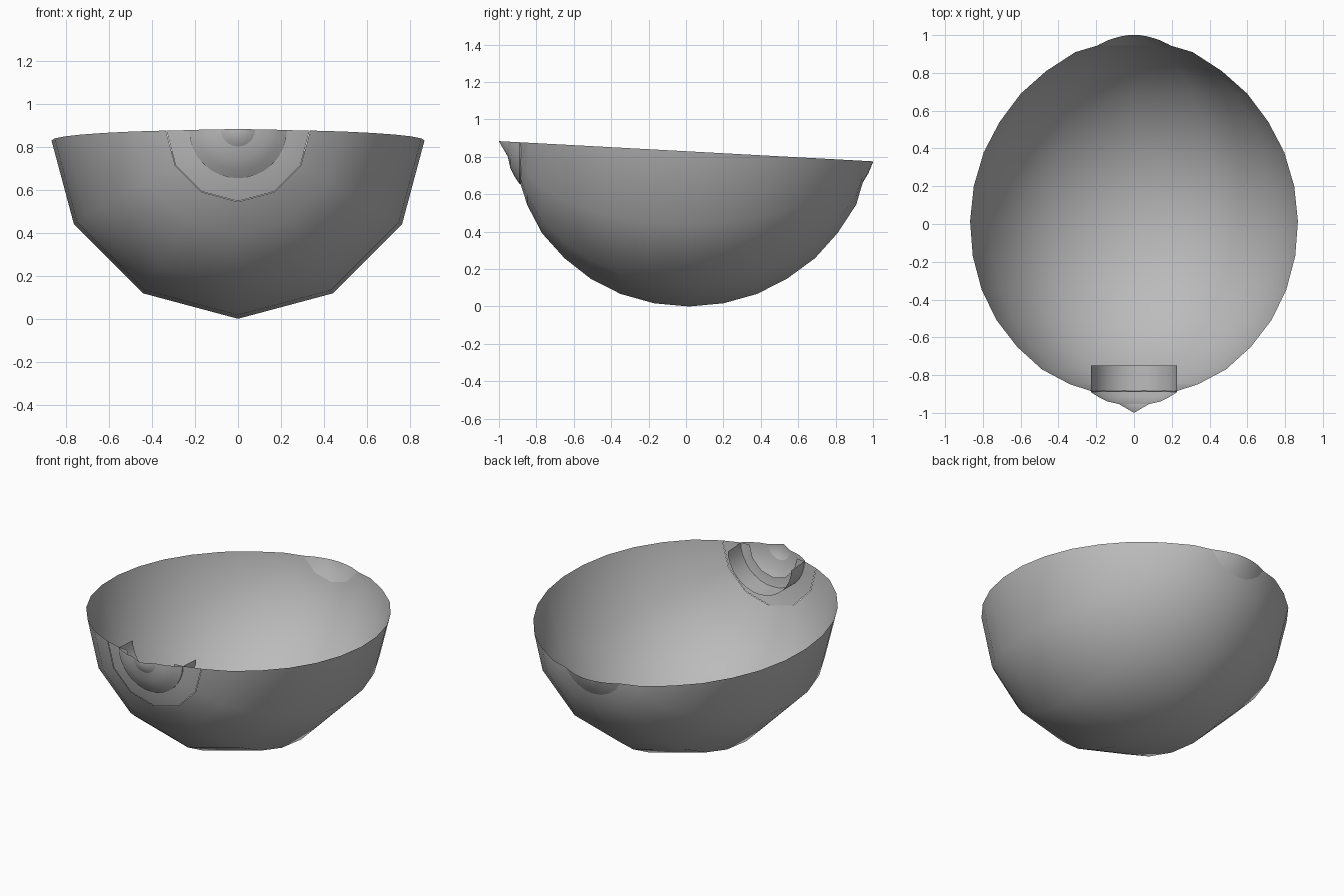
import bpy, bmesh, math
from mathutils import Vector

if "Cube" in bpy.data.objects:
    bpy.data.objects.remove(bpy.data.objects["Cube"])

AXIS_Z = 0.882                       # height of the horizontal axis of revolution
RIM_POINT = Vector((0, -1, 0.884))   # the rim is one slightly tilted cut
RIM_NORMAL = Vector((0, 0.054, 1))

grey = bpy.data.materials.new("grey")
grey.diffuse_color = (0.5, 0.5, 0.5, 1)
grey.use_nodes = True
grey.node_tree.nodes["Principled BSDF"].inputs["Base Color"].default_value = grey.diffuse_color


def turned_part(name, profile, sides, angle):
    """Revolve (radius, y) points about the y axis and cut away everything above the rim."""
    bm = bmesh.new()
    rings = []
    for r, y in profile:
        ring = []
        for i in range(sides):
            a = 2 * math.pi * i / sides
            ring.append(bm.verts.new((r * math.sin(a), y, AXIS_Z - r * math.cos(a))))
        rings.append(ring)
    for a, b in zip(rings, rings[1:]):
        for i in range(sides):
            j = (i + 1) % sides
            bm.faces.new((a[i], a[j], b[j], b[i]))
    bmesh.ops.remove_doubles(bm, verts=bm.verts, dist=0.0005)
    bmesh.ops.recalc_face_normals(bm, faces=bm.faces)
    bmesh.ops.bisect_plane(bm, geom=bm.verts[:] + bm.edges[:] + bm.faces[:],
                           plane_co=RIM_POINT, plane_no=RIM_NORMAL, clear_outer=True)
    # normals face away from the axis
    bm.normal_update()
    if sum(f.normal.z * f.calc_area() for f in bm.faces) > 0:
        bmesh.ops.reverse_faces(bm, faces=bm.faces)
    mesh = bpy.data.meshes.new(name)
    bm.to_mesh(mesh)
    bm.free()
    mesh.materials.append(grey)
    obj = bpy.data.objects.new(name, mesh)
    bpy.context.collection.objects.link(obj)
    bpy.ops.object.select_all(action='DESELECT')
    obj.select_set(True)
    bpy.context.view_layer.objects.active = obj
    bpy.ops.object.shade_smooth_by_angle(angle=math.radians(angle))
    return obj


# Twelve-sided half shell, with rings evenly spaced along its arc
ring_y = [-0.85, -0.77, -0.65, -0.51, -0.35, -0.17, 0.015,
          0.20, 0.38, 0.54, 0.69, 0.81, 0.91]
shell = [(0.882 * math.cos(math.radians(11.25 * (i - 6))), y) for i, y in enumerate(ring_y)]
turned_part("shell", shell + [(0.22, 0.945)], 12, 40)

# Flange stepping in from the front opening of the shell
turned_part("front_flange", [(0.335, -0.85), (0.228, -0.885), (0.17, -0.89)], 12, 30)

# Shallow cap closing the back end
turned_part("back_cap", [(0.22, 0.945), (0.17, 0.975), (0.11, 1.0), (0, 1.02)], 24, 40)

# Sleeve, stepped dome and pointed tip at the front
turned_part("nose_sleeve", [(0.228, -0.75), (0.228, -0.89)], 32, 30)
turned_part("nose_dome", [(0.228, -0.89), (0.19, -0.915), (0.14, -0.94), (0.08, -0.953)], 32, 30)
turned_part("nose_tip", [(0.08, -0.953), (0, -1.0)], 32, 30)
